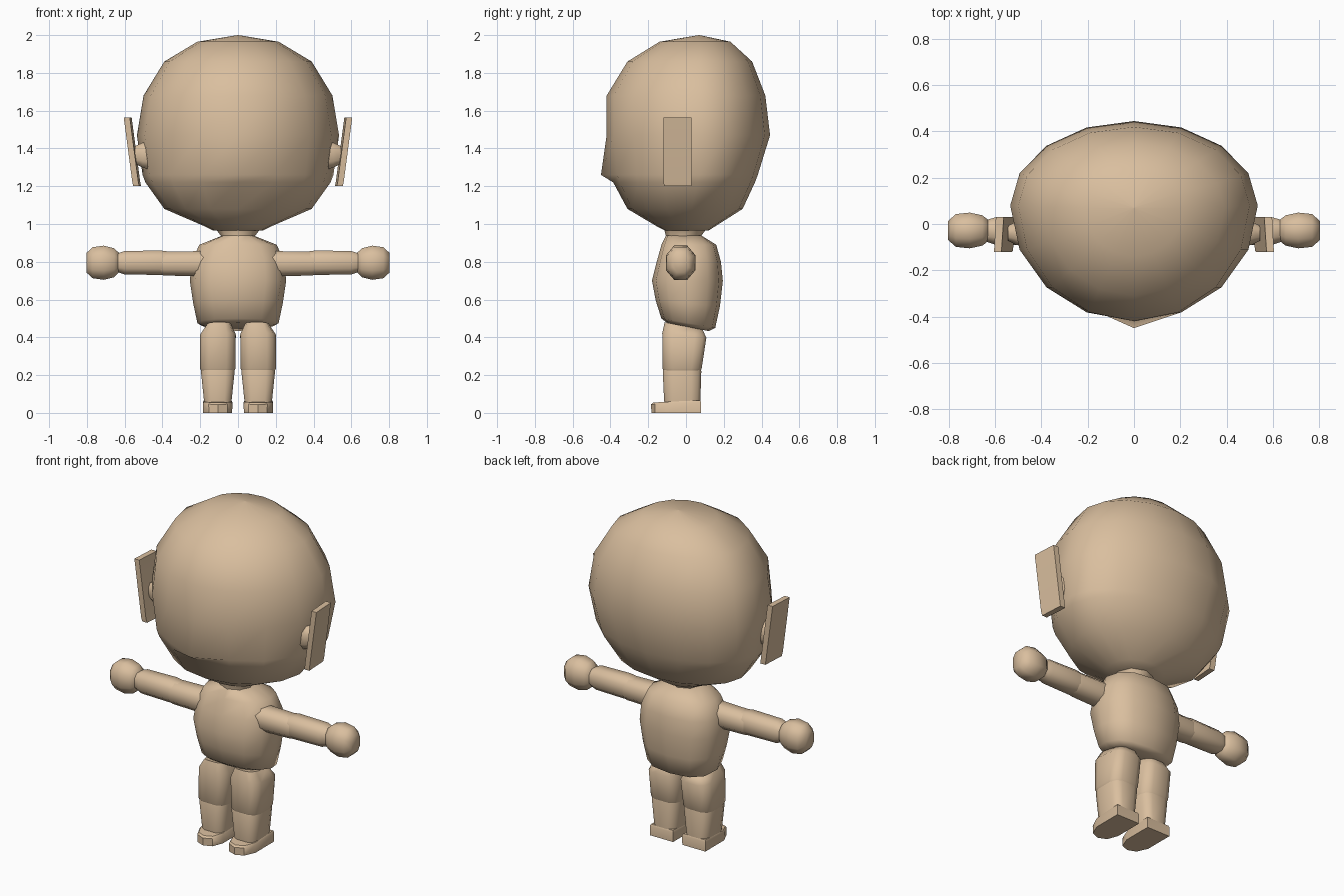
import bpy, bmesh, math
from mathutils import Vector

if "Cube" in bpy.data.objects:
    bpy.data.objects.remove(bpy.data.objects["Cube"])

skin = bpy.data.materials.new("tan_skin")
skin.diffuse_color = (0.70, 0.52, 0.345, 1)
skin.use_nodes = True
skin.node_tree.nodes["Principled BSDF"].inputs["Base Color"].default_value = skin.diffuse_color


def loft(name, rings, angle=50):
    """Skin a list of equal-length point loops and cap both ends."""
    bm = bmesh.new()
    loops = [[bm.verts.new(p) for p in r] for r in rings]
    n = len(loops[0])
    for a, b in zip(loops, loops[1:]):
        for i in range(n):
            j = (i + 1) % n
            bm.faces.new((a[i], a[j], b[j], b[i]))
    bm.faces.new(loops[0][::-1])
    bm.faces.new(loops[-1])
    bmesh.ops.remove_doubles(bm, verts=bm.verts, dist=0.0005)
    bmesh.ops.recalc_face_normals(bm, faces=bm.faces)
    mesh = bpy.data.meshes.new(name)
    bm.to_mesh(mesh)
    bm.free()
    mesh.materials.append(skin)
    obj = bpy.data.objects.new(name, mesh)
    bpy.context.collection.objects.link(obj)
    bpy.context.view_layer.objects.active = obj
    bpy.ops.object.select_all(action='DESELECT')
    obj.select_set(True)
    bpy.ops.object.shade_smooth_by_angle(angle=math.radians(angle))
    return obj


def section(n, power=1.0, phase=0.0):
    """Unit loop; power below 1 makes it boxier."""
    out = []
    for i in range(n):
        t = 2 * math.pi * i / n + phase
        c, s = math.cos(t), math.sin(t)
        out.append((math.copysign(abs(c) ** power, c), math.copysign(abs(s) ** power, s)))
    return out


def flat_ring(z, hw, y0, y1, yc=None, x=0.0, n=16, power=1.0, phase=0.0, tilt=0.0):
    """Horizontal ring with separate front and back depth; tilt slopes z along y."""
    yc = (y0 + y1) / 2 if yc is None else yc
    pts = []
    for c, s in section(n, power, phase):
        y = yc + s * ((y1 - yc) if s > 0 else (yc - y0))
        pts.append(Vector((x + c * hw, y, z + tilt * (y - yc))))
    return pts


# Head: round skull with a pointed lower face
head = [
    (0.965, 0.13, -0.11, 0.12, 0.01), (0.985, 0.17, -0.15, 0.15, 0.01),
    (1.08, 0.39, -0.31, 0.30, 0.03), (1.22, 0.49, -0.385, 0.365, 0.06),
    (1.26, 0.505, -0.40, 0.38, 0.07), (1.47, 0.535, -0.42, 0.445, 0.08),
    (1.68, 0.50, -0.42, 0.42, 0.08), (1.86, 0.39, -0.31, 0.35, 0.07),
    (1.965, 0.215, -0.14, 0.235, 0.07), (2.0, 0.002, 0.068, 0.072, 0.07)]
rings = [flat_ring(*h) for h in head]
rings[4][12].y = -0.45
loft("head", rings, 60)

# Neck and torso
loft("neck", [flat_ring(0.88, 0.10, -0.11, 0.08, n=8), flat_ring(0.93, 0.085, -0.105, 0.075, n=8),
              flat_ring(0.99, 0.13, -0.12, 0.12, n=8)])
torso = [(0.455, 0.16, -0.10, 0.12, -0.2), (0.475, 0.215, -0.13, 0.155, -0.17),
         (0.58, 0.237, -0.16, 0.18, -0.08), (0.70, 0.255, -0.18, 0.195, 0),
         (0.80, 0.245, -0.155, 0.185, 0), (0.89, 0.205, -0.13, 0.16, 0),
         (0.94, 0.08, -0.105, 0.08, 0)]
loft("torso", [flat_ring(z, w, a, b, n=12, power=0.8, tilt=t) for z, w, a, b, t in torso], 60)


def side_ring(side, x, yc, zc, ry, rz, power=0.8):
    return [Vector((side * x, yc + c * ry, zc + s * rz)) for c, s in section(8, power, math.pi / 8)]


for side, tag in ((-1, "left"), (1, "right")):
    # Upper sleeve, forearm and ball hand
    loft(tag + "_upper_arm", [side_ring(side, x, -0.03, 0.79, r, r) for x, r in
                              ((0.15, 0.073), (0.24, 0.070), (0.39, 0.067), (0.415, 0.062))])
    loft(tag + "_forearm", [side_ring(side, x, -0.03, 0.795, r * 0.95, r) for x, r in
                            ((0.36, 0.062), (0.41, 0.069), (0.60, 0.066), (0.645, 0.05))])
    loft(tag + "_hand", [side_ring(side, x, -0.028, 0.795, ry, rz, 0.9) for x, ry, rz in
                         ((0.625, 0.045, 0.05), (0.655, 0.07, 0.082), (0.71, 0.083, 0.097),
                          (0.77, 0.076, 0.088), (0.803, 0.045, 0.055))], 60)

    # Leg: thigh, then shin overlapping at the knee
    def leg_ring(z, xi, xo, y0, y1, tilt=0.0):
        return flat_ring(z, (xo - xi) / 2, y0, y1, x=side * (xi + xo) / 2,
                         n=12, power=0.55, phase=math.pi / 12, tilt=tilt)
    loft(tag + "_thigh", [leg_ring(0.215, 0.022, 0.192, -0.115, 0.075), leg_ring(0.235, 0.012, 0.203, -0.127, 0.085),
                          leg_ring(0.41, 0.010, 0.202, -0.128, 0.11, -0.1),
                          leg_ring(0.46, 0.035, 0.165, -0.115, 0.09, -0.2)])
    loft(tag + "_shin", [leg_ring(0.045, 0.032, 0.181, -0.115, 0.078), leg_ring(0.07, 0.032, 0.182, -0.118, 0.078),
                         leg_ring(0.22, 0.016, 0.198, -0.125, 0.083), leg_ring(0.25, 0.02, 0.19, -0.115, 0.075)])

    # Foot with a tapered toe
    outline = [(0.03, 0.08), (0.03, -0.10), (0.055, -0.165), (0.105, -0.185),
               (0.155, -0.165), (0.185, -0.10), (0.185, 0.08)]
    loft(tag + "_foot", [[Vector((side * (0.107 + (x - 0.107) * k), y * k, z + (0.012 * (y + 0.185) / 0.265 if z > 0 else 0)))
                          for x, y in outline] for z, k in ((0, 0.99), (0.045, 1.0), (0.055, 0.94))], 40)

    # Ear plate leaning outward, with a stub joining it to the head
    def ear_ring(z, x, inset=0.0):
        a, b = -0.12 + inset, 0.03 - inset * 0.5
        return [Vector((side * (x + dx), y, z)) for dx, y in
                ((-0.012, a), (0.020, a), (0.012, b), (-0.022, b))]
    loft(tag + "_ear", [ear_ring(1.20, 0.535, 0.004), ear_ring(1.225, 0.54), ear_ring(1.565, 0.585)], 30)
    loft(tag + "_ear_stub", [side_ring(side, x, -0.04, 1.365, ry, rz) for x, ry, rz in
                             ((0.45, 0.06, 0.09), (0.505, 0.055, 0.07), (0.545, 0.035, 0.05))])
